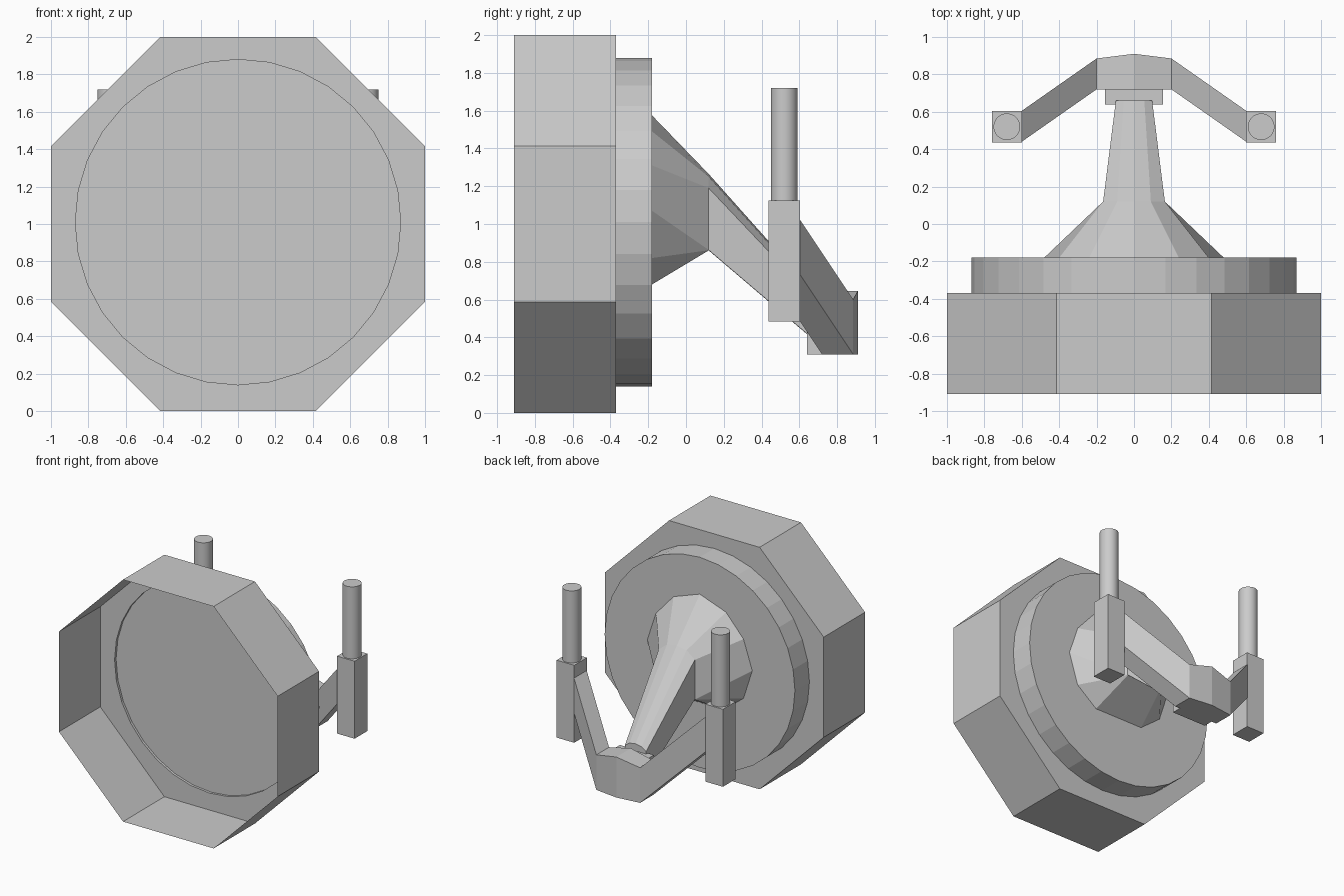
import bpy, bmesh
from math import sin, cos, pi, radians

if "Cube" in bpy.data.objects:
    bpy.data.objects.remove(bpy.data.objects["Cube"])


def make_obj(name, bm):
    bmesh.ops.remove_doubles(bm, verts=bm.verts, dist=0.0005)
    bmesh.ops.recalc_face_normals(bm, faces=bm.faces)
    me = bpy.data.meshes.new(name)
    bm.to_mesh(me)
    bm.free()
    ob = bpy.data.objects.new(name, me)
    bpy.context.collection.objects.link(ob)
    return ob


def loft(name, loops, cap_start=True, cap_end=True):
    """Skin a list of closed point loops."""
    bm = bmesh.new()
    rows = [[bm.verts.new(p) for p in lp] for lp in loops]
    for a, b in zip(rows, rows[1:]):
        n = len(a)
        for i in range(n):
            j = (i + 1) % n
            bm.faces.new((a[i], a[j], b[j], b[i]))
    if cap_start:
        bm.faces.new(rows[0])
    if cap_end:
        bm.faces.new(rows[-1])
    return make_obj(name, bm)


def box(name, x, y, z):
    return loft(name, [[(x[0], y[0], h), (x[1], y[0], h), (x[1], y[1], h), (x[0], y[1], h)] for h in z])


def circle(r, y, cz=1.01, n=32):
    return [(r * cos(2 * pi * i / n), y, cz + r * sin(2 * pi * i / n)) for i in range(n)]


def octagon(y):
    # 32 points on an octagon with apothem 1, so it joins the round opening cleanly
    pts = []
    for i in range(32):
        a = 2 * pi * i / 32
        off = (a + pi / 8) % (pi / 4) - pi / 8
        r = 1 / cos(off)
        pts.append((r * cos(a), y, 1 + r * sin(a)))
    return pts


# Open octagonal hood with a ring-shaped back wall
loft("octagon_hood", [octagon(-0.91), octagon(-0.37), circle(0.87, -0.37)], False, False)

# Round drum behind it, slightly recessed when seen through the hood
drum = loft("round_drum", [circle(0.87, -0.37), circle(0.87, -0.18)], False, True)
loft("drum_front_panel", [circle(0.87, -0.37), circle(0.87, -0.35)], False, True)


# Tapered neck: faceted flare narrowing into a sloping arm
def section(half, y):
    pts = [(x, y, z) for x, z in half]
    return pts + [(-x, y, z) for x, z in reversed(half) if x > 0]


loft("neck", [
    section([(0, 1.575), (0.24, 1.49), (0.40, 1.31), (0.48, 1.07), (0.40, 0.82), (0.22, 0.68)], -0.18),
    section([(0, 1.265), (0.09, 1.25), (0.165, 1.19), (0.165, 0.863), (0.163, 0.861), (0.16, 0.86)], 0.12),
    section([(0, 0.66), (0.055, 0.65), (0.097, 0.62), (0.097, 0.403), (0.096, 0.401), (0.094, 0.40)], 0.66),
])

# Hub at the bottom of the arm, with a raised and pointed middle
loft("hub", [[(x, 0.72, 0.31), (x, yb, 0.31), (x, yb, zt), (x, 0.72, zt)]
             for x, yb, zt in ((-0.2, 0.885, 0.6), (0, 0.91, 0.645), (0.2, 0.885, 0.6))])
box("hub_block", (-0.155, 0.155), (0.64, 0.73), (0.31, 0.6))

# Mirrored branches, posts and handles
for s, side in ((1, "right"), (-1, "left")):
    loft("branch_" + side, [[(s * x, y0, z0), (s * x, y1, z0), (s * x, y1, z1), (s * x, y0, z1)]
                            for x, y0, y1, z0, z1 in ((0.2, 0.72, 0.885, 0.31, 0.6),
                                                      (0.6, 0.44, 0.605, 0.73, 1.02))])
    box("post_" + side, (s * 0.6, s * 0.76), (0.437, 0.603), (0.485, 1.125))
    bpy.ops.mesh.primitive_cylinder_add(vertices=32, radius=0.071, depth=0.595,
                                        location=(s * 0.68, 0.52, 1.4225))
    handle = bpy.context.object
    handle.name = "handle_" + side
    bpy.ops.object.shade_smooth_by_angle(angle=radians(30))
